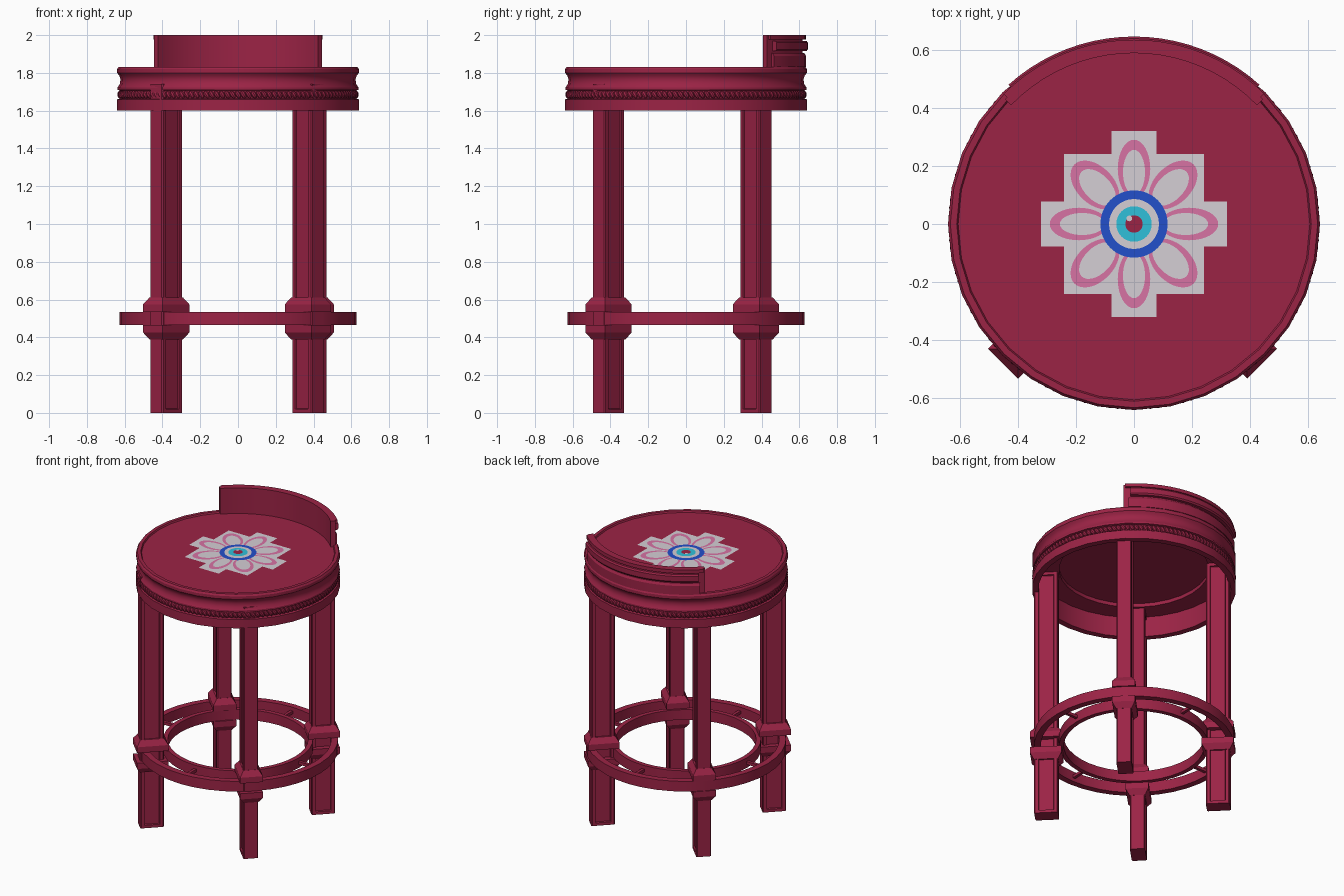
import bpy, bmesh
from math import sin, cos, pi, radians, atan2
from mathutils import Matrix, Vector

cube = bpy.data.objects.get("Cube")
if cube:
    bpy.data.objects.remove(cube)


def material(name, rgb):
    m = bpy.data.materials.new(name)
    m.use_nodes = True
    m.diffuse_color = (*rgb, 1)
    m.node_tree.nodes["Principled BSDF"].inputs["Base Color"].default_value = (*rgb, 1)
    return m


maroon = material("maroon", (0.33, 0.017, 0.06))
white = material("pale grey", (0.66, 0.62, 0.66))
pink = material("pink", (0.68, 0.17, 0.37))
blue = material("blue", (0.016, 0.08, 0.6))
cyan = material("cyan", (0.03, 0.53, 0.7))


def finish(name, bm, mat, smooth=True):
    bmesh.ops.remove_doubles(bm, verts=bm.verts, dist=1e-5)
    bmesh.ops.recalc_face_normals(bm, faces=bm.faces)
    mesh = bpy.data.meshes.new(name)
    bm.to_mesh(mesh)
    bm.free()
    mesh.materials.append(mat)
    ob = bpy.data.objects.new(name, mesh)
    bpy.context.collection.objects.link(ob)
    if smooth:
        bpy.ops.object.select_all(action="DESELECT")
        ob.select_set(True)
        bpy.context.view_layer.objects.active = ob
        bpy.ops.object.shade_smooth_by_angle(angle=radians(30))
    return ob


def lathe(name, profile, segs, start=0, end=360, closed=True):
    """Turn an (r, z) profile about z, over a full circle or a capped arc."""
    bm = bmesh.new()
    full = end - start == 360
    rows = []
    for i in range(segs if full else segs + 1):
        a = radians(start + (end - start) * i / segs)
        rows.append([bm.verts.new((r * cos(a), r * sin(a), z)) for r, z in profile])
    n = len(profile)
    for i in range(segs):
        p, q = rows[i], rows[(i + 1) % len(rows)]
        for j in range(n if closed else n - 1):
            k = (j + 1) % n
            bm.faces.new((p[j], p[k], q[k], q[j]))
    if not full:
        bm.faces.new(rows[0])
        bm.faces.new(rows[-1])
    return finish(name, bm, maroon)


def band(r0, r1, z0, z1):
    return [(r0, z0), (r1, z0), (r1, z1), (r0, z1)]


# Seat: shallow rim, coved side, rope groove, apron and hollow underside
lathe("seat", [(0, 1.822), (.605, 1.822), (.61, 1.832), (.632, 1.832), (.64, 1.82),
               (.64, 1.80), (.628, 1.785), (.622, 1.765), (.626, 1.74), (.638, 1.722),
               (.638, 1.71), (.622, 1.706), (.622, 1.664), (.64, 1.66), (.64, 1.60),
               (.60, 1.60), (.60, 1.74), (.47, 1.74), (.47, 1.765), (0, 1.765)],
      32, closed=False)

# Rope trim: a circle of slanted beads
bm = bmesh.new()
count = 140
for i in range(count):
    m = (Matrix.Rotation(2 * pi * i / count, 4, "Z") @ Matrix.Translation((.626, 0, 1.685))
         @ Matrix.Rotation(radians(30), 4, "X") @ Matrix.Diagonal((.013, .014, .023, 1)))
    bmesh.ops.create_uvsphere(bm, u_segments=8, v_segments=6, radius=1, matrix=m)
finish("rope_trim", bm, maroon)

# Low curved back with raised mouldings outside
lathe("back_panel", band(.588, .618, 1.815, 2.0), 20, 44, 136)
lathe("back_top_rail", band(.60, .634, 1.976, 2.0), 20, 45, 135)
lathe("back_upper_moulding", [(.60, 1.915), (.638, 1.915), (.645, 1.925), (.645, 1.96),
                              (.638, 1.97), (.60, 1.97)], 20, 48, 132)
lathe("back_lower_moulding", [(.60, 1.83), (.636, 1.83), (.636, 1.89), (.626, 1.905),
                              (.60, 1.905)], 20, 47, 133)

# Foot rings joined by short spokes
lathe("outer_foot_ring", band(.585, .627, .465, .535), 40)
lathe("inner_foot_ring", band(.44, .47, .465, .535), 40)
for i, side in enumerate(("left", "back", "right", "front")):
    bm = bmesh.new()
    m = (Matrix.Rotation(i * pi / 2, 4, "Z") @ Matrix.Translation((.53, 0, .50))
         @ Matrix.Diagonal((.14, .02, .02, 1)))
    bmesh.ops.create_cube(bm, size=1, matrix=m)
    finish(side + "_spoke", bm, maroon, False)

# Legs: deep, narrow posts set radially, with sunk panels and flared collars
DEPTH, WIDTH = .15, .095


def collar(bm, m, levels):
    rings = []
    for z, e in levels:
        x, y = DEPTH / 2 + e, WIDTH / 2 + e
        rings.append([bm.verts.new(m @ Vector(p))
                      for p in ((x, y, z), (-x, y, z), (-x, -y, z), (x, -y, z))])
    for p, q in zip(rings, rings[1:]):
        for j in range(4):
            k = (j + 1) % 4
            bm.faces.new((p[j], p[k], q[k], q[j]))
    bm.faces.new(rings[0])
    bm.faces.new(rings[-1])


legs = {"front_right": (-.38, -.41), "back_right": (-.38, .37),
        "front_left": (.37, -.41), "back_left": (.385, .37)}
for side, (x, y) in legs.items():
    turn = radians(45 + 90 * round((atan2(y, x) - pi / 4) / (pi / 2)))
    m = Matrix.Translation((x, y, 0)) @ Matrix.Rotation(turn, 4, "Z")
    bm = bmesh.new()
    bmesh.ops.create_cube(bm, size=1, matrix=Matrix.Translation((0, 0, .87))
                          @ Matrix.Diagonal((DEPTH, WIDTH, 1.74, 1)))
    bmesh.ops.bevel(bm, geom=[e for e in bm.edges
                              if abs(e.verts[0].co.z - e.verts[1].co.z) > 1],
                    offset=.006, segments=1, affect="EDGES")
    bm.normal_update()
    sides = [f for f in bm.faces if abs(f.normal.y) > .9]
    bmesh.ops.inset_individual(bm, faces=sides, thickness=.028, depth=0)
    bmesh.ops.inset_individual(bm, faces=sides, thickness=.004, depth=-.01)
    bm.transform(m)
    finish(side + "_leg", bm, maroon, False)

    flare = [(.035, .025), (.075, .025), (.095, .012), (.112, 0.001)]
    bm = bmesh.new()
    collar(bm, m, [(.5 + h, e) for h, e in flare])
    collar(bm, m, [(.5 - h, e) for h, e in flare])
    finish(side + "_leg_collars", bm, maroon, False)

# Flower inlay: thin flat layers on the seat
TOP, STEP = 1.822, .0012


def layer(name, outlines, level, mat):
    bm = bmesh.new()
    for pts in outlines:
        bm.faces.new([bm.verts.new((x, y, TOP + STEP * level)) for x, y in pts])
    ob = finish(name, bm, mat, False)
    for f in ob.data.polygons:
        if f.normal.z < 0:
            f.flip()
    return ob


def oval(dist, a, b, angle=0, n=32):
    c, s = cos(angle), sin(angle)
    out = []
    for i in range(n):
        t = 2 * pi * i / n
        u, v = dist + a * cos(t), b * sin(t)
        out.append((u * c - v * s, u * s + v * c))
    return out


quarter = [(.32, .077), (.24, .077), (.24, .24), (.077, .24), (.077, .32)]
stepped = []
for i in range(4):
    c, s = round(cos(i * pi / 2)), round(sin(i * pi / 2))
    stepped += [(x * c - y * s, x * s + y * c) for x, y in [(.32, -.077)] + quarter[:4]]
layer("flower_ground", [stepped], 1, white)
layer("petal_outlines", [oval(.19, .10, .064 if i % 2 else .056, i * pi / 4)
                         for i in range(8)], 2, pink)
layer("petal_centres", [oval(.178, .077, .045 if i % 2 else .038, i * pi / 4)
                        for i in range(8)], 3, white)
for level, (name, r, mat) in enumerate((("blue_ring", .116, blue), ("pale_ring", .086, white),
                                        ("cyan_ring", .061, cyan), ("flower_eye", .03, maroon)), 4):
    layer(name, [oval(0, r, r)], level, mat)
layer("eye_glint", [oval(.025, .01, .01, radians(130), 12)], 8, white)
